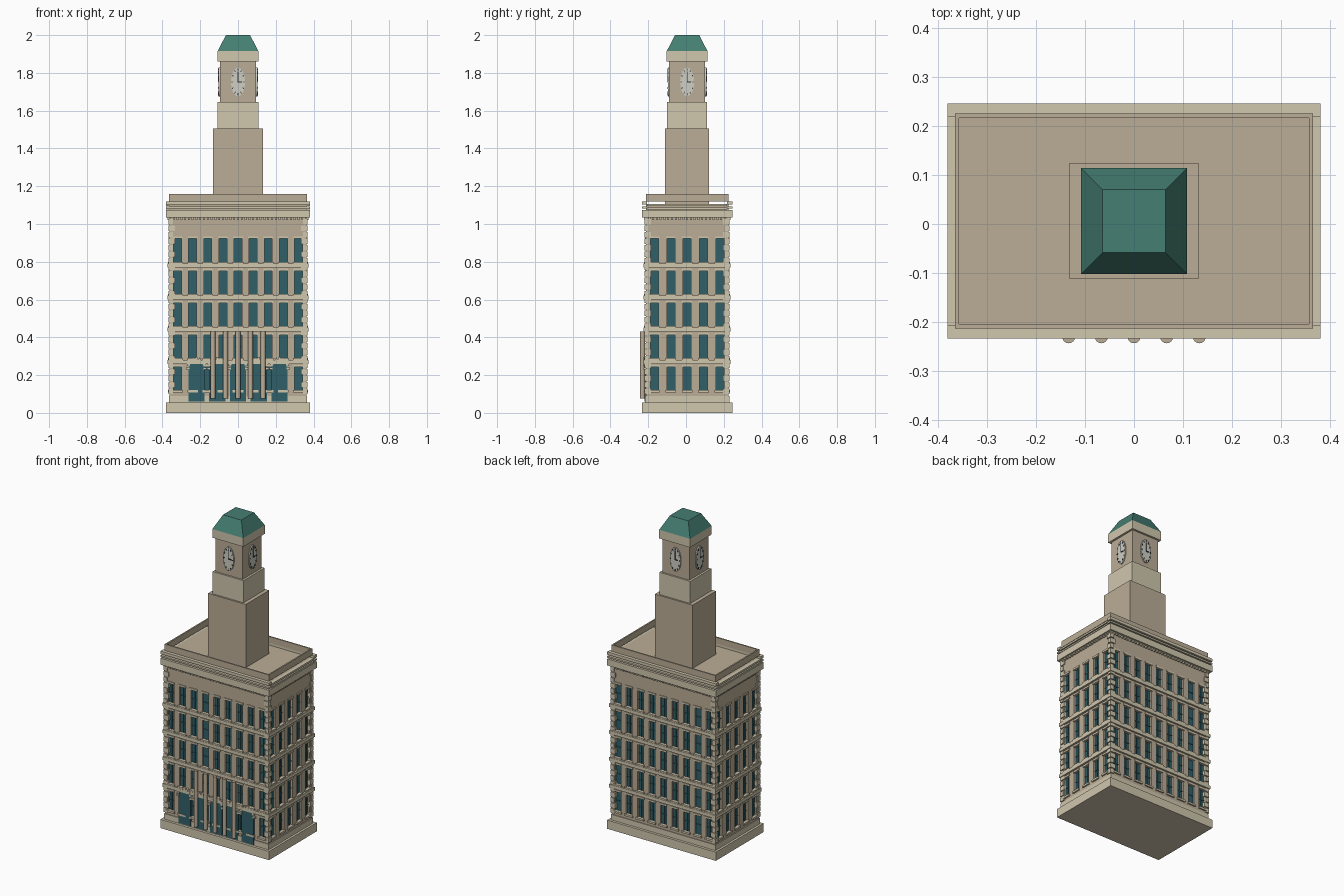
import bpy, bmesh, math
from mathutils import Matrix, Vector

if "Cube" in bpy.data.objects:
    bpy.data.objects.remove(bpy.data.objects["Cube"])

CY = 0.006                    # building centre in y
HX, HY = 0.362, 0.219         # wall half sizes


def material(name, r, g, b):
    m = bpy.data.materials.new(name)
    m.diffuse_color = (r, g, b, 1)
    m.use_nodes = True
    m.node_tree.nodes["Principled BSDF"].inputs["Base Color"].default_value = m.diffuse_color
    return m


TAN = material("tan_stone", 0.50, 0.42, 0.31)
CREAM = material("cream_stone", 0.63, 0.57, 0.42)
GLASS = material("window_glass", 0.03, 0.115, 0.14)
COPPER = material("green_copper", 0.06, 0.21, 0.17)
DARK = material("dark_metal", 0.02, 0.025, 0.03)
WHITE = material("clock_white", 0.62, 0.62, 0.55)


class Part:
    """Collects primitives into one object."""

    def __init__(self, name, mat):
        self.name, self.mat, self.bm = name, mat, bmesh.new()

    def box(self, x0, x1, y0, y1, z0, z1, M=Matrix()):
        T = Matrix.Translation(((x0 + x1) / 2, (y0 + y1) / 2, (z0 + z1) / 2))
        S = Matrix.Diagonal((x1 - x0, y1 - y0, z1 - z0, 1))
        bmesh.ops.create_cube(self.bm, size=1, matrix=M @ T @ S)

    def block(self, hx, hy, z0, z1):
        self.box(-hx, hx, CY - hy, CY + hy, z0, z1)

    def cone(self, M, r1, r2, depth, seg):
        bmesh.ops.create_cone(self.bm, cap_ends=True, segments=seg,
                              radius1=r1, radius2=r2, depth=depth, matrix=M)

    def done(self):
        me = bpy.data.meshes.new(self.name)
        self.bm.to_mesh(me)
        self.bm.free()
        me.materials.append(self.mat)
        ob = bpy.data.objects.new(self.name, me)
        bpy.context.collection.objects.link(ob)
        return ob


def face_frame(k, dist):
    """Local x along facade, local -y outward, z up; k = front, right, back, left."""
    return (Matrix.Translation((0, CY, 0)) @ Matrix.Rotation(k * math.pi / 2, 4, 'Z')
            @ Matrix.Translation((0, -dist, 0)))


# base and plinth
p = Part("base", CREAM)
p.block(0.38, 0.239, 0, 0.055)
p.done()
p = Part("plinth", CREAM)
p.block(HX + 0.004, HY + 0.004, 0.055, 0.09)
p.done()

# facades: glazed core behind piers and spandrels
p = Part("glazing", GLASS)
p.block(HX - 0.012, HY - 0.012, 0.05, 1.095)
p.done()
walls, bands = Part("walls", TAN), Part("string_courses", CREAM)
sills, bars = Part("sills_and_lintels", CREAM), Part("window_bars", GLASS)
dentils = Part("dentils", CREAM)
W, H = 0.042, 0.122
rows = [0.12 + 0.17 * i for i in range(5)]
for k in range(4):
    half, dist = (HX, HY) if k % 2 == 0 else (HY, HX)
    n, step = (9, 0.08) if k % 2 == 0 else (5, 0.0865)
    F = face_frame(k, dist)
    cols = [(i - (n - 1) / 2) * step for i in range(n)]
    # solid strips between rows, and piers between columns
    edges = [0.055] + [z for r in rows for z in (r, r + H)] + [1.105]
    for z0, z1 in zip(edges[::2], edges[1::2]):
        walls.box(-half, half, 0, 0.014, z0, z1, F)
    us = [-half] + [u for c in cols for u in (c - W / 2, c + W / 2)] + [half]
    for u0, u1 in zip(us[::2], us[1::2]):
        for r in rows:
            walls.box(u0, u1, 0, 0.014, r, r + H, F)
    for r in rows:
        for u in cols:
            sills.box(u - 0.028, u + 0.028, -0.009, 0.004, r - 0.012, r, F)
            sills.box(u - 0.026, u + 0.026, -0.005, 0.004, r + H, r + H + 0.012, F)
            bars.box(u - 0.0015, u + 0.0015, 0.008, 0.013, r, r + H, F)
            bars.box(u - W / 2, u + W / 2, 0.008, 0.013, r + 0.059, r + 0.063, F)
    for r in rows[1:]:
        bands.box(-half - 0.011, half + 0.011, -0.011, 0.01, r - 0.03, r - 0.009, F)
    # dentils under the cornice
    m = int(half / 0.02)
    for i in range(-m, m + 1):
        dentils.box(i * 0.02 - 0.005, i * 0.02 + 0.005, -0.01, 0.005, 1.02, 1.036, F)
for q in (walls, bands, sills, bars, dentils):
    q.done()

# corner quoins, alternating long and short
p = Part("quoins", CREAM)
for i in range(27):
    z = 0.1 + i * 0.0345
    a, b = (0.028, 0.018) if i % 2 else (0.018, 0.028)
    for sx in (-1, 1):
        for sy in (-1, 1):
            x = sorted((sx * (HX - a), sx * (HX + 0.006)))
            y = sorted((CY + sy * (HY - b), CY + sy * (HY + 0.006)))
            p.box(*x, *y, z, z + 0.029)
p.done()

# entrance: arched glass bays with voussoirs
glass, arch = Part("entrance_glass", GLASS), Part("entrance_arches", CREAM)
F = face_frame(0, HY)
for i in range(-2, 3):
    u = i * 0.11
    glass.box(u - 0.043, u + 0.043, -0.007, 0.005, 0.06, 0.235, F)
    for j in range(9):
        a = math.pi * j / 8
        R = (F @ Matrix.Translation((u + 0.046 * math.cos(a), 0, 0.235 + 0.052 * math.sin(a)))
             @ Matrix.Rotation(math.pi / 2 - a, 4, 'Y'))
        arch.box(-0.006, 0.006, -0.012, 0.004, -0.008, 0.008, R)
    C = F @ Matrix.Translation((u, -0.001, 0.235)) @ Matrix.Diagonal((1, 1, 1.15, 1))
    glass.cone(C @ Matrix.Rotation(math.pi / 2, 4, 'X'), 0.042, 0.042, 0.012, 24)
glass.done()
arch.done()

# entrance columns
p = Part("entrance_columns", TAN)
for i in range(-2, 3):
    p.cone(Matrix.Translation((i * 0.0665, -0.230, 0.253)), 0.013, 0.013, 0.355, 16)
ob = p.done()
bpy.context.view_layer.objects.active = ob
ob.select_set(True)
bpy.ops.object.shade_smooth_by_angle()

# cornice
p = Part("cornice", CREAM)
p.block(0.38, 0.239, 1.034, 1.075)
for s in (-1, 1):
    y = sorted((CY + s * 0.212, CY + s * 0.239))
    x = sorted((s * 0.352, s * 0.38))
    for z0, z1 in ((1.083, 1.093), (1.102, 1.12)):
        p.box(-0.38, 0.38, *y, z0, z1)
    for z0, z1 in ((1.078, 1.087), (1.094, 1.105)):
        p.box(*x, CY - 0.212, CY + 0.212, z0, z1)
p.done()

# roof deck and parapet
p = Part("roof_deck", TAN)
p.block(HX, HY, 1.09, 1.105)
p.done()
p = Part("parapet", TAN)
for s in (-1, 1):
    p.box(-0.365, 0.365, *sorted((CY + s * 0.210, CY + s * 0.219)), 1.12, 1.16)
    p.box(*sorted((s * 0.356, s * 0.365)), CY - 0.21, CY + 0.21, 1.12, 1.16)
p.done()

# tower stages
for name, mat, hx, hy, z0, z1 in (
        ("tower_shaft", TAN, 0.132, 0.117, 1.10, 1.505),
        ("tower_upper_stage", CREAM, 0.108, 0.106, 1.505, 1.645),
        ("clock_stage", TAN, 0.095, 0.095, 1.645, 1.86),
        ("tower_cap", CREAM, 0.108, 0.108, 1.86, 1.915)):
    p = Part(name, mat)
    p.block(hx, hy, z0, z1)
    p.done()

# copper roof
p = Part("tower_roof", COPPER)
p.cone(Matrix.Translation((0, CY, 1.9575)) @ Matrix.Rotation(math.pi / 4, 4, 'Z'),
       0.108 * math.sqrt(2), 0.064 * math.sqrt(2), 0.085, 4)
p.done()

# clocks on four sides, taller than wide
face, marks = Part("clock_faces", WHITE), Part("clock_hands_and_marks", DARK)
for k in range(4):
    F = (face_frame(k, 0.095) @ Matrix.Translation((0, 0, 1.752))
         @ Matrix.Diagonal((1, 1, 2.05, 1)))
    face.cone(F @ Matrix.Translation((0, -0.003, 0)) @ Matrix.Rotation(math.pi / 2, 4, 'X'),
              0.037, 0.037, 0.008, 32)
    for h in range(12):
        R = F @ Matrix.Rotation(h * math.pi / 6, 4, 'Y')
        marks.box(-0.0015, 0.0015, -0.010, -0.006, 0.029, 0.035, R)
    marks.box(-0.0015, 0.0015, -0.010, -0.006, -0.001, 0.027, F)
    marks.box(-0.001, 0.02, -0.010, -0.006, -0.0015, 0.0015, F)
face.done()
marks.done()
